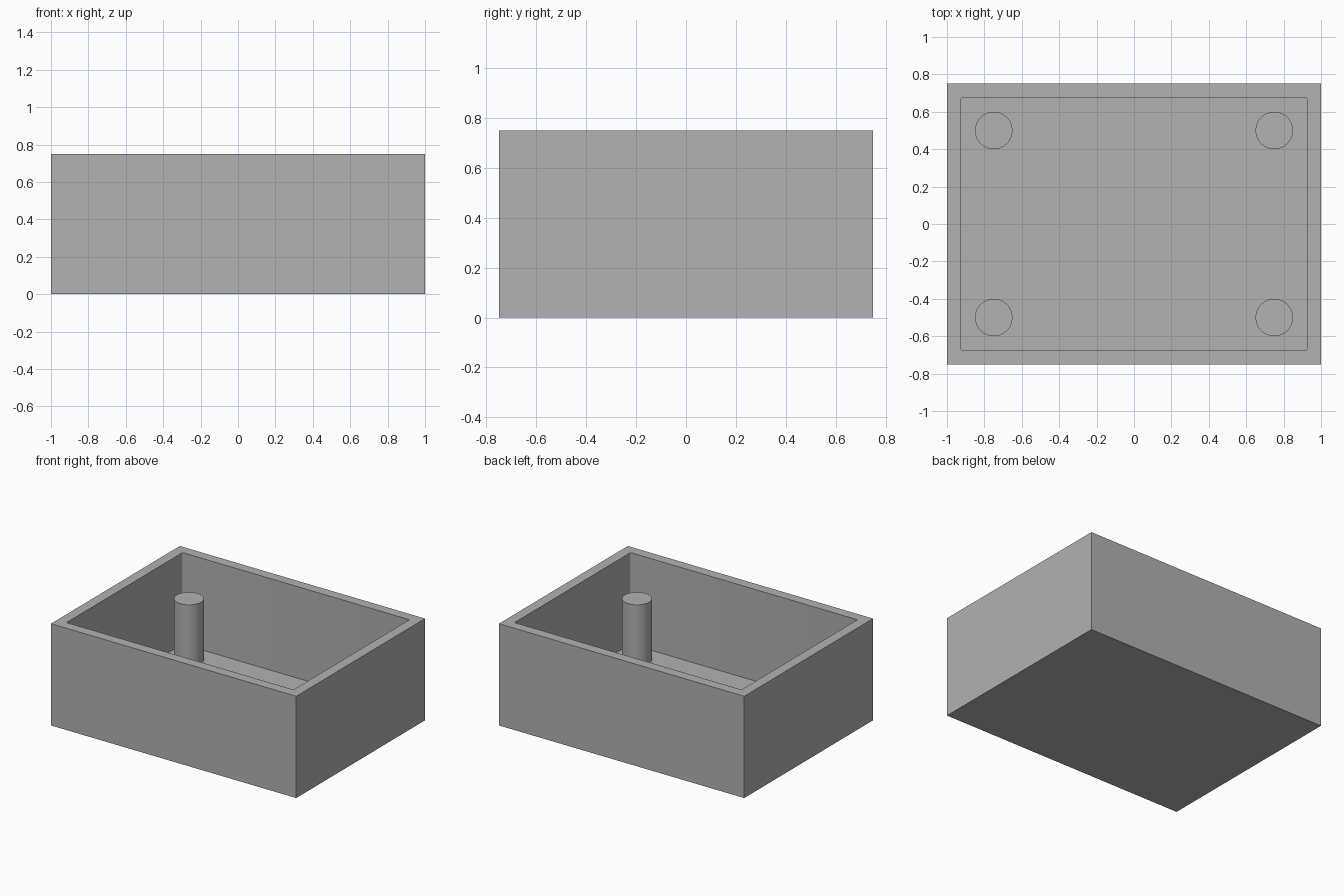
import bpy, bmesh, math
from mathutils import Matrix

WIDTH, DEPTH, HEIGHT = 2.0, 1.5, 0.75
WALL = 0.075
POST_RADIUS, POST_TOP = 0.10, 0.525

default = bpy.data.objects.get("Cube")
if default:
    bpy.data.objects.remove(default, do_unlink=True)

# Single plain grey
grey = bpy.data.materials.new("plain grey")
grey.use_nodes = True
colour = (0.445, 0.445, 0.445, 1)
grey.diffuse_color = colour
grey.node_tree.nodes["Principled BSDF"].inputs["Base Color"].default_value = colour


def add_object(name, bm):
    mesh = bpy.data.meshes.new(name)
    bm.to_mesh(mesh)
    bm.free()
    mesh.materials.append(grey)
    obj = bpy.data.objects.new(name, mesh)
    bpy.context.collection.objects.link(obj)
    bpy.ops.object.select_all(action="DESELECT")
    obj.select_set(True)
    bpy.context.view_layer.objects.active = obj
    bpy.ops.object.shade_smooth_by_angle(angle=math.radians(35))
    return obj


# Open box: inset the top for the rim, then sink the inner face to the floor
bm = bmesh.new()
bmesh.ops.create_cube(bm, size=1, matrix=Matrix.Translation((0, 0, HEIGHT / 2))
                      @ Matrix.Diagonal((WIDTH, DEPTH, HEIGHT, 1)))
top = max(bm.faces, key=lambda f: f.calc_center_median().z)
bmesh.ops.inset_region(bm, faces=[top], thickness=WALL, use_even_offset=True)
floor = bmesh.ops.extrude_discrete_faces(bm, faces=[top])["faces"][0]
bmesh.ops.translate(bm, verts=floor.verts, vec=(0, 0, WALL - HEIGHT))

# Small rounding on the upright corners inside the box
corners = [e for e in bm.edges
           if abs(e.verts[0].co.z - e.verts[1].co.z) > 0.1
           and all(abs(v.co.x) < WIDTH / 2 - 0.01 for v in e.verts)]
bmesh.ops.bevel(bm, geom=corners, offset=0.01, segments=4, profile=0.5, affect="EDGES")
bmesh.ops.recalc_face_normals(bm, faces=bm.faces)
add_object("open_box", bm)

# Four round posts standing on the floor
for x, side in ((-0.75, "right"), (0.75, "left")):
    for y, end in ((-0.5, "front"), (0.5, "back")):
        bm = bmesh.new()
        bmesh.ops.create_cone(bm, cap_ends=True, segments=64, radius1=POST_RADIUS,
                              radius2=POST_RADIUS, depth=POST_TOP - WALL,
                              matrix=Matrix.Translation((x, y, (POST_TOP + WALL) / 2)))
        add_object(f"{end}_{side}_post", bm)
